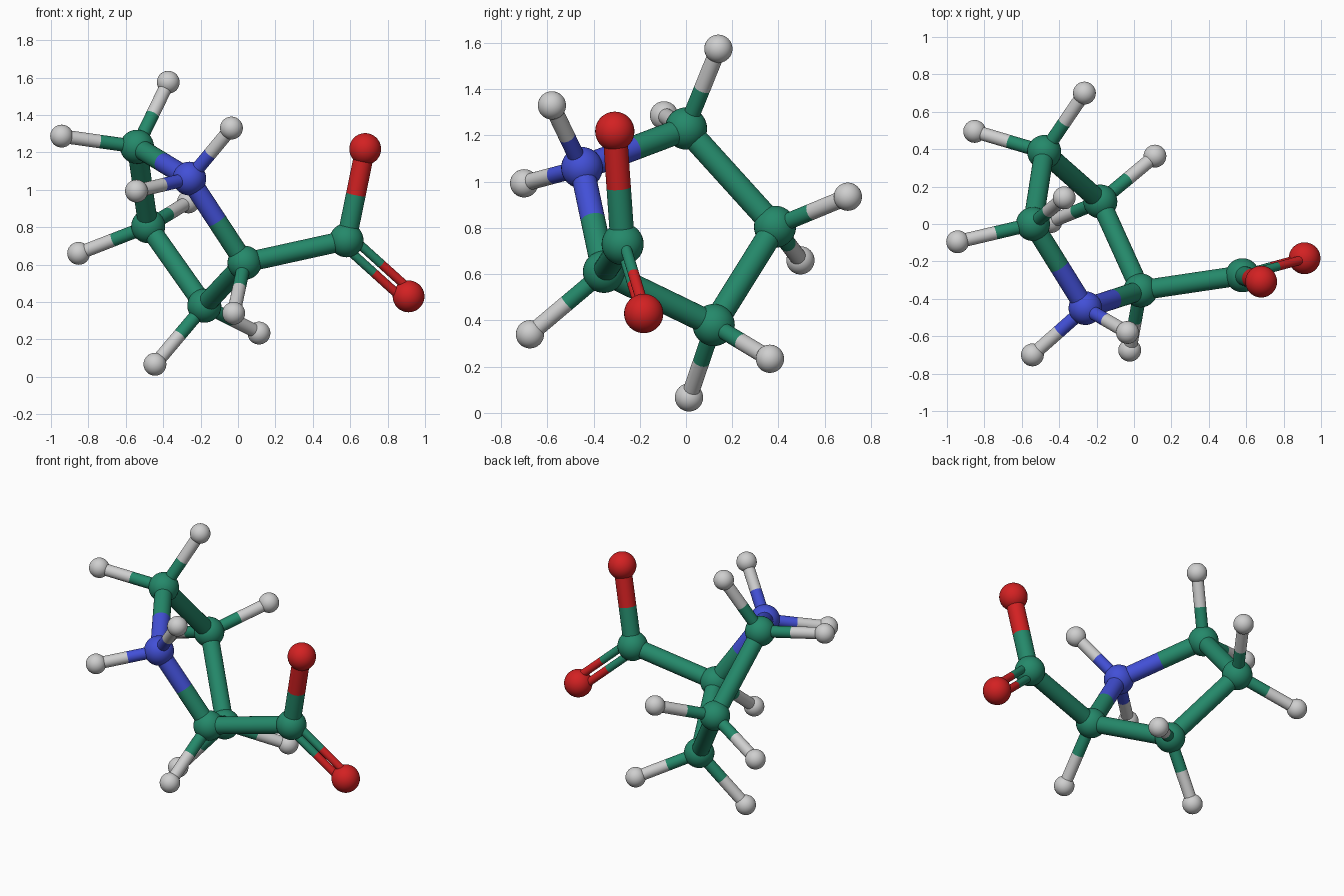
import bpy
from mathutils import Vector

if "Cube" in bpy.data.objects:
    bpy.data.objects.remove(bpy.data.objects["Cube"])


def material(name, rgb):
    m = bpy.data.materials.new(name)
    m.use_nodes = True
    colour = (*rgb, 1)
    m.diffuse_color = colour
    m.node_tree.nodes["Principled BSDF"].inputs["Base Color"].default_value = colour
    return m


# Element -> material and ball radius
KINDS = {
    "carbon": (material("sea green", (0.018, 0.25, 0.145)), 0.091),
    "nitrogen": (material("royal blue", (0.055, 0.08, 0.68)), 0.09),
    "oxygen": (material("red", (0.65, 0.015, 0.016)), 0.085),
    "hydrogen": (material("light grey", (0.62, 0.62, 0.62)), 0.061),
}

# Heavy atoms: element and position
HEAVY = {
    "ring_nitrogen": ("nitrogen", (-0.26, -0.45, 1.06)),
    "ring_carbon_top": ("carbon", (-0.54, 0.0, 1.23)),
    "ring_carbon_back": ("carbon", (-0.48, 0.385, 0.805)),
    "ring_carbon_low": ("carbon", (-0.18, 0.12, 0.38)),
    "ring_carbon_front": ("carbon", (0.035, -0.355, 0.61)),
    "acid_carbon": ("carbon", (0.58, -0.274, 0.73)),
    "upper_oxygen": ("oxygen", (0.68, -0.308, 1.218)),
    "lower_oxygen": ("oxygen", (0.912, -0.183, 0.43)),
}

# Hydrogen positions listed under the atom each is attached to
HYDROGENS = {
    "ring_nitrogen": [(-0.035, -0.58, 1.33), (-0.543, -0.70, 0.993)],
    "ring_carbon_top": [(-0.373, 0.14, 1.575), (-0.943, -0.095, 1.287)],
    "ring_carbon_back": [(-0.852, 0.495, 0.66), (-0.265, 0.70, 0.935)],
    "ring_carbon_low": [(0.112, 0.363, 0.234), (-0.444, 0.013, 0.067)],
    "ring_carbon_front": [(-0.023, -0.675, 0.34)],
}

RING = [n for n in HEAVY if n.startswith("ring")]
THICK, SLIM, THIN = 0.053, 0.036, 0.024


def finish(name, kind):
    ob = bpy.context.object
    ob.name = name
    ob.data.materials.append(KINDS[kind][0])
    bpy.ops.object.shade_smooth_by_angle()


def ball(name, kind, pos):
    bpy.ops.mesh.primitive_uv_sphere_add(segments=32, ring_count=20,
                                         radius=KINDS[kind][1], location=pos)
    finish(name, kind)


def rod(name, kind, a, b, radius):
    d = b - a
    bpy.ops.mesh.primitive_cylinder_add(vertices=28, radius=radius, depth=d.length,
                                        location=(a + b) / 2,
                                        rotation=d.to_track_quat("Z", "Y").to_euler())
    finish(name, kind)


def bond(name, atom_a, atom_b, radius, offset=Vector()):
    """Two half rods, each in the colour of its own atom."""
    (ka, a), (kb, b) = atom_a, atom_b
    a, b = Vector(a) + offset, Vector(b) + offset
    mid = (a + b) / 2
    if ka == kb:
        rod(name, ka, a, b, radius)
    else:
        rod(name + "_start", ka, a, mid, radius)
        rod(name + "_end", kb, mid, b, radius)


# Balls
for name, (kind, pos) in HEAVY.items():
    ball(name, kind, pos)

# Ring rods
for i, name in enumerate(RING):
    bond(f"ring_bond_{i + 1}", HEAVY[name], HEAVY[RING[(i + 1) % len(RING)]], THICK)

# Side arm and single bond to the upper oxygen
acid = HEAVY["acid_carbon"]
bond("arm_bond", HEAVY["ring_carbon_front"], acid, THICK)
bond("upper_oxygen_bond", acid, HEAVY["upper_oxygen"], THICK)

# Double bond, its rods side by side in the plane of the two oxygens
along = (Vector(HEAVY["lower_oxygen"][1]) - Vector(acid[1])).normalized()
up = Vector(HEAVY["upper_oxygen"][1]) - Vector(acid[1])
side = (up - along * up.dot(along)).normalized()
for label, s in (("upper", 1), ("lower", -1)):
    bond(f"double_bond_{label}", acid, HEAVY["lower_oxygen"], THIN, side * s * 0.031)

# Hydrogens with slim rods
for parent, spots in HYDROGENS.items():
    for i, pos in enumerate(spots):
        ball(f"{parent}_hydrogen_{i + 1}", "hydrogen", pos)
        bond(f"{parent}_hydrogen_bond_{i + 1}", HEAVY[parent], ("hydrogen", pos), SLIM)
